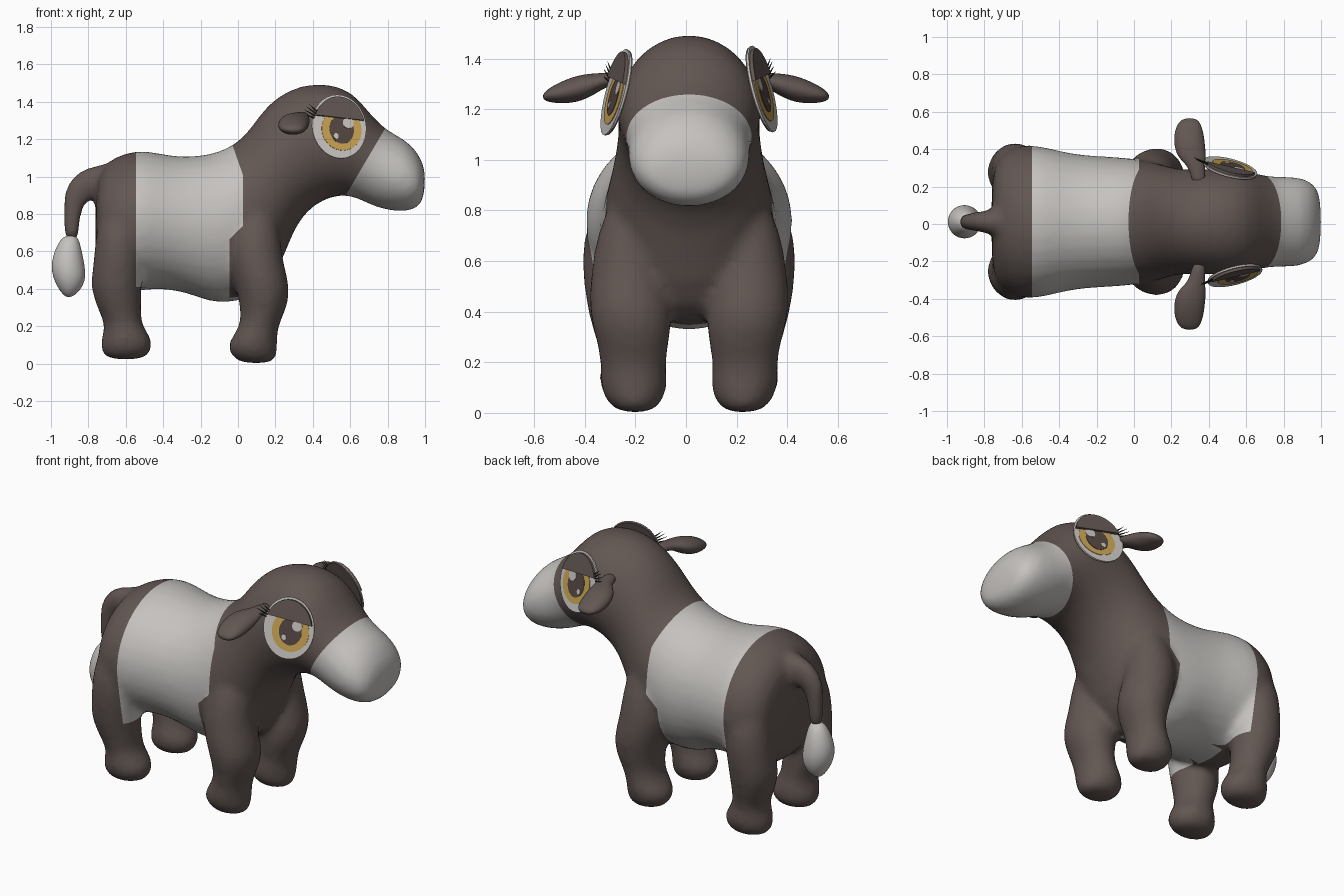
import bpy, bmesh
from math import sin, cos, pi, radians
from mathutils import Vector, Matrix

if "Cube" in bpy.data.objects:
    bpy.data.objects.remove(bpy.data.objects["Cube"])


def material(name, rgb):
    m = bpy.data.materials.new(name)
    m.use_nodes = True
    m.diffuse_color = (*rgb, 1)
    m.node_tree.nodes["Principled BSDF"].inputs["Base Color"].default_value = (*rgb, 1)
    return m


BROWN = material("brown hide", (0.122, 0.094, 0.085))
PALE = material("pale hide", (0.56, 0.54, 0.52))
GOLD = material("gold iris", (0.56, 0.35, 0.08))
PUPIL = material("dark pupil", (0.085, 0.06, 0.052))
LASH = material("lash black", (0.03, 0.022, 0.02))
MID = 0.012  # y of the body's middle plane


def loft(bm, rings, n=16, power=1.0):
    """Skin closed rings given as (centre, half axis u, half axis v)."""
    def bend(t):
        return abs(t) ** power * (1 if t > 0 else -1)
    loops = []
    for c, u, v in rings:
        angles = [2 * pi * i / n for i in range(n)]
        loops.append([bm.verts.new(c + u * bend(cos(a)) + v * bend(sin(a))) for a in angles])
    for a, b in zip(loops, loops[1:]):
        for i in range(n):
            j = (i + 1) % n
            bm.faces.new((a[i], a[j], b[j], b[i]))
    bm.faces.new(loops[0])
    bm.faces.new(loops[-1])


def side_rings(stations):
    """Rings from two outline points in the side plane and a half width."""
    rings = []
    for xt, zt, xb, zb, w in stations:
        top, low = Vector((xt, MID, zt)), Vector((xb, MID, zb))
        rings.append(((top + low) / 2, Vector((0, w, 0)), (top - low) / 2))
    return rings


def finish(name, bm, mat, subsurf=0, smooth=True):
    bmesh.ops.recalc_face_normals(bm, faces=bm.faces)
    me = bpy.data.meshes.new(name)
    bm.to_mesh(me)
    bm.free()
    me.materials.append(mat)
    for p in me.polygons:
        p.use_smooth = smooth
    ob = bpy.data.objects.new(name, me)
    bpy.context.collection.objects.link(ob)
    if subsurf:
        mod = ob.modifiers.new("round", "SUBSURF")
        mod.levels = mod.render_levels = subsurf
    return ob


# Trunk, neck and head in one sweep from rump to muzzle
bm = bmesh.new()
loft(bm, side_rings([
    (-0.765, 0.97, -0.765, 0.58, 0.25), (-0.72, 1.08, -0.74, 0.42, 0.36),
    (-0.61, 1.135, -0.62, 0.36, 0.425), (-0.5, 1.155, -0.5, 0.39, 0.418),
    (-0.36, 1.115, -0.35, 0.39, 0.375), (-0.2, 1.115, -0.22, 0.35, 0.36),
    (-0.05, 1.155, -0.1, 0.3, 0.355), (0.05, 1.24, 0.12, 0.345, 0.335),
    (0.12, 1.35, 0.225, 0.49, 0.305), (0.21, 1.44, 0.3, 0.725, 0.285),
    (0.34, 1.5, 0.4, 0.84, 0.287), (0.48, 1.507, 0.5, 0.885, 0.292),
    (0.61, 1.465, 0.57, 0.895, 0.283), (0.7, 1.35, 0.64, 0.88, 0.258),
    (0.79, 1.25, 0.72, 0.835, 0.245), (0.91, 1.2, 0.84, 0.805, 0.25),
    (0.985, 1.1, 0.95, 0.815, 0.215), (1.005, 1.01, 0.995, 0.87, 0.13)]))

# Tail, blended into the rump
loft(bm, side_rings([
    (-0.58, 1.08, -0.6, 0.85, 0.13), (-0.75, 1.075, -0.71, 0.88, 0.08),
    (-0.87, 1.035, -0.79, 0.875, 0.055), (-0.935, 0.94, -0.825, 0.83, 0.05),
    (-0.94, 0.82, -0.84, 0.78, 0.046), (-0.938, 0.64, -0.842, 0.64, 0.042)]), n=10)

# Legs: height, x centre, x radius, distance from middle, y radius
FRONT = [(0.88, 0.09, 0.1, 0.21, 0.09), (0.7, 0.092, 0.138, 0.235, 0.135),
         (0.55, 0.092, 0.147, 0.24, 0.152),
         (0.4, 0.14, 0.15, 0.232, 0.172), (0.28, 0.135, 0.123, 0.22, 0.147),
         (0.19, 0.11, 0.1, 0.222, 0.128), (0.1, 0.07, 0.145, 0.218, 0.142),
         (0.03, 0.09, 0.12, 0.215, 0.105), (0, 0.1, 0.08, 0.212, 0.055)]
HIND = [(0.88, -0.62, 0.11, 0.25, 0.1), (0.68, -0.63, 0.135, 0.288, 0.145),
        (0.52, -0.642, 0.135, 0.276, 0.145),
        (0.4, -0.655, 0.142, 0.26, 0.145), (0.27, -0.63, 0.113, 0.24, 0.125),
        (0.2, -0.61, 0.098, 0.23, 0.115), (0.12, -0.592, 0.15, 0.225, 0.14),
        (0.05, -0.6, 0.135, 0.222, 0.11), (0.02, -0.6, 0.08, 0.22, 0.06)]
for leg in (FRONT, HIND):
    for s in (-1, 1):
        loft(bm, [(Vector((x, MID + s * y, z)), Vector((rx, 0, 0)), Vector((0, ry, 0)))
                  for z, x, rx, y, ry in leg])

# Fuse the shells into one soft hide
rough = finish("hide_shells", bm, BROWN, subsurf=1)
fuse = rough.modifiers.new("fuse", "REMESH")
fuse.mode, fuse.voxel_size = "VOXEL", 0.02
soften = rough.modifiers.new("soften", "SMOOTH")
soften.factor, soften.iterations = 0.5, 9
bpy.context.view_layer.update()
fused = bpy.data.meshes.new_from_object(
    rough.evaluated_get(bpy.context.evaluated_depsgraph_get()))
bpy.data.objects.remove(rough)

# Cut the hide along its colour borders: belt, shoulder, thigh and muzzle
bm = bmesh.new()
bm.from_mesh(fused)
bpy.data.meshes.remove(fused)
BORDERS = {"rump": ((-0.545, 0, 0), (1, 0, 0)), "neck": ((-0.03, 0, 1.17), (1, 0, 0.35)),
           "withers": ((0.028, 0, 0.9), (1, 0, 0)), "elbow": ((-0.045, 0, 0), (1, 0, 0)),
           "shoulder": ((0, 0, 0.71), (-1, 0, 1)), "thigh": ((0, 0, 0.41), (0, 0, 1)),
           "muzzle": ((0.678, 0, 1.073), (0.305, 0, -0.18))}
for point, direction in BORDERS.values():
    bmesh.ops.bisect_plane(bm, geom=bm.verts[:] + bm.edges[:] + bm.faces[:],
                           plane_co=point, plane_no=direction)
for f in bm.faces:
    c = f.calc_center_median()
    past = {k: (c - Vector(p)).dot(Vector(d)) > 0 for k, (p, d) in BORDERS.items()}
    belt = past["rump"] and not past["neck"] and not past["withers"]
    foreleg = past["elbow"] and not past["shoulder"] and abs(c.y - MID) > 0.1
    hind_leg = c.x < -0.4 and not past["thigh"] and abs(c.y - MID) > 0.1
    foot = c.z < 0.3
    muzzle = c.x > 0.5 and past["muzzle"]
    f.material_index = int(muzzle or (belt and not (foreleg or hind_leg or foot)))
hide = finish("body_hide", bm, BROWN)
hide.data.materials.append(PALE)

# Tail tuft
bm = bmesh.new()
loft(bm, side_rings([
    (-0.935, 0.69, -0.855, 0.69, 0.035), (-0.98, 0.62, -0.835, 0.62, 0.075),
    (-1.008, 0.53, -0.81, 0.51, 0.098), (-0.993, 0.45, -0.81, 0.44, 0.093),
    (-0.95, 0.38, -0.85, 0.38, 0.058), (-0.92, 0.355, -0.89, 0.355, 0.018)]), n=10)
finish("tail_tuft", bm, PALE, subsurf=2)

# Ears: y, x, z, x radius, z radius
EAR = [(0.2, 0.35, 1.322, 0.04, 0.03), (0.31, 0.335, 1.32, 0.042, 0.026),
       (0.35, 0.31, 1.303, 0.08, 0.042), (0.43, 0.295, 1.28, 0.09, 0.06),
       (0.52, 0.293, 1.26, 0.078, 0.04), (0.568, 0.298, 1.25, 0.04, 0.015)]


def plate(name, cx, cy, rx, ry, z0, z1, mat, frame, start=0, end=360):
    """Thin elliptical slab, or a segment of one, in the eye's own frame."""
    bm = bmesh.new()
    n = 32
    angles = [radians(start + (end - start) * i / n) for i in range(n + (end - start < 360))]
    low, top = [[bm.verts.new(frame @ Vector((cx + rx * cos(a), cy + ry * sin(a), z)))
                 for a in angles] for z in (z0, z1)]
    bm.faces.new(low)
    bm.faces.new(top)
    for i in range(len(angles)):
        j = (i + 1) % len(angles)
        bm.faces.new((low[i], low[j], top[j], top[i]))
    finish(name, bm, mat, smooth=False)


for s, side, eye_x, eye_z in ((-1, "near", 0.54, 1.267), (1, "far", 0.513, 1.28)):
    bm = bmesh.new()
    loft(bm, [(Vector((x, s * y, z)), Vector((rx, 0, 0)), Vector((0, 0, rz)))
              for y, x, z, rx, rz in EAR], n=10)
    finish(side + "_ear", bm, BROWN, subsurf=2)

    # Eye frame: forward along the cheek, up, and outward
    ahead = Vector((0.96, -s * 0.25, 0)).normalized()
    up = Vector((0, -s * 0.26, 0.965))
    up = (up - ahead * up.dot(ahead)).normalized()
    out = ahead.cross(up) * -s
    frame = Matrix((ahead, up, out)).transposed().to_4x4()
    frame.translation = (eye_x, MID + s * 0.289, eye_z)
    plate(side + "_eye_back", 0, 0, 0.147, 0.172, -0.010, -0.003, BROWN, frame)
    plate(side + "_eye_white", 0, 0, 0.15, 0.176, -0.003, 0.004, PALE, frame)
    plate(side + "_iris", 0.012, -0.018, 0.110, 0.115, 0.004, 0.007, GOLD, frame)
    plate(side + "_pupil", 0.012, -0.018, 0.067, 0.078, 0.007, 0.009, PUPIL, frame)
    plate(side + "_large_glint", 0.05, 0.018, 0.03, 0.03, 0.009, 0.011, PALE, frame)
    plate(side + "_small_glint", -0.022, -0.054, 0.014, 0.016, 0.009, 0.011, PALE, frame)
    plate(side + "_eyelid", 0, 0, 0.139, 0.162, 0.004, 0.018, BROWN, frame, 11, 158)

    # Lashes at the rear corner of the lid
    bm = bmesh.new()
    for i in range(4):
        a = radians(115 + 18 * i)
        root = frame @ Vector((-0.118 - 0.006 * i, 0.082 - 0.012 * i, 0.008))
        tip = frame @ Vector((-0.14 + 0.06 * cos(a), 0.052 + 0.075 * sin(a), 0.022))
        turn = (tip - root).to_track_quat("Z", "Y").to_matrix().to_4x4()
        bmesh.ops.create_cone(bm, cap_ends=True, segments=6, radius1=0.005, radius2=0.0005,
                              depth=(tip - root).length,
                              matrix=Matrix.Translation((root + tip) / 2) @ turn)
    finish(side + "_lashes", bm, LASH, smooth=False)
